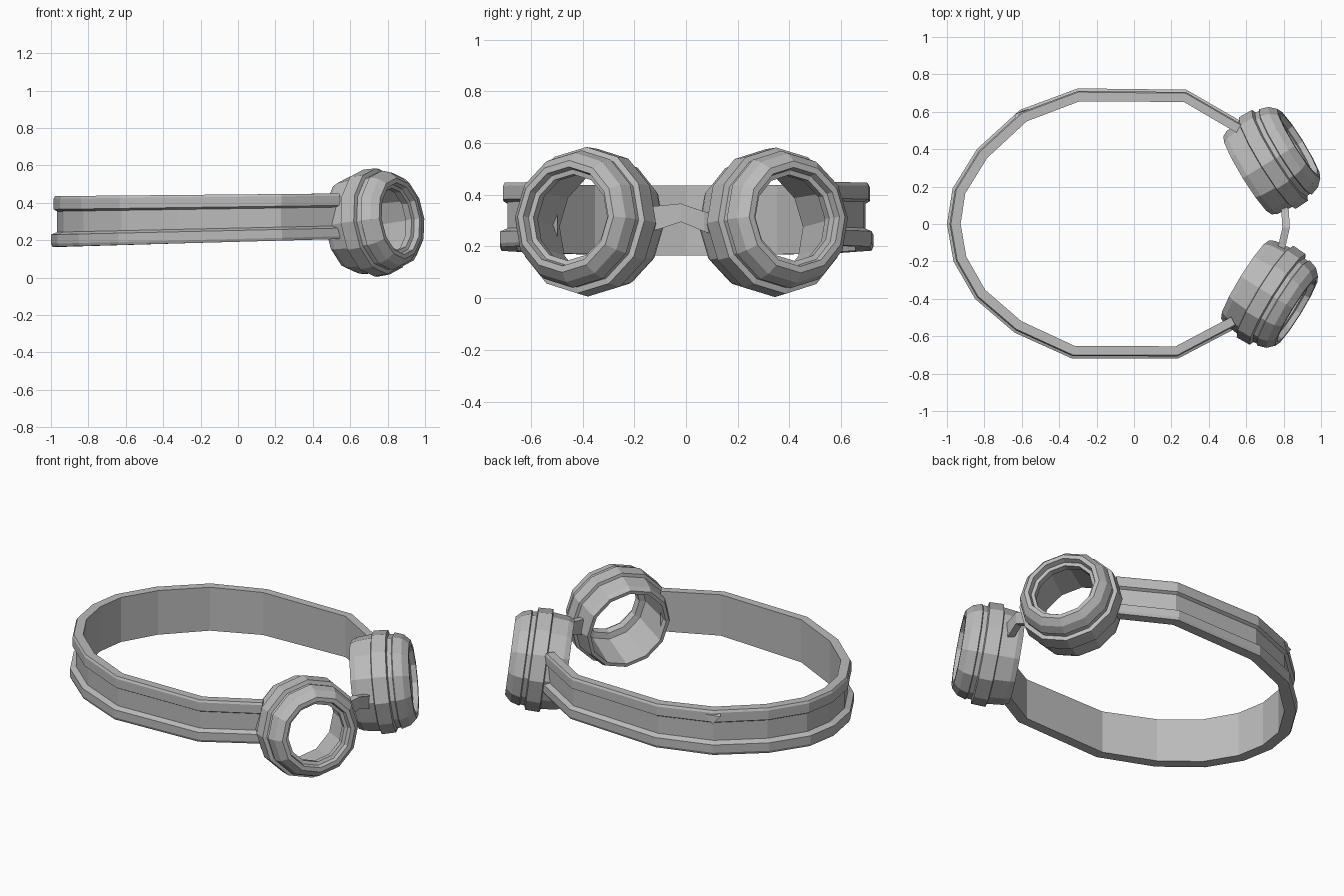
import bpy, bmesh, math
from mathutils import Vector

cube = bpy.data.objects.get("Cube")
if cube:
    bpy.data.objects.remove(cube, do_unlink=True)

grey = bpy.data.materials.new("plain grey")
grey.use_nodes = True
COLOUR = (0.5, 0.5, 0.5, 1)
grey.diffuse_color = COLOUR
grey.node_tree.nodes["Principled BSDF"].inputs["Base Color"].default_value = COLOUR


def loft(name, rings, closed=False):
    """Join equal rings of points with quads; cap the ends unless closed."""
    bm = bmesh.new()
    loops = [[bm.verts.new(p) for p in ring] for ring in rings]
    n = len(loops[0])
    pairs = list(zip(loops, loops[1:]))
    if closed:
        pairs.append((loops[-1], loops[0]))
    else:
        bm.faces.new(loops[0])
        bm.faces.new(loops[-1])
    for a, b in pairs:
        for i in range(n):
            j = (i + 1) % n
            bm.faces.new((a[i], a[j], b[j], b[i]))
    bmesh.ops.recalc_face_normals(bm, faces=bm.faces)
    mesh = bpy.data.meshes.new(name)
    bm.to_mesh(mesh)
    bm.free()
    mesh.materials.append(grey)
    obj = bpy.data.objects.new(name, mesh)
    bpy.context.collection.objects.link(obj)
    return obj


# Eye cups: lathed closed profile (distance along axis, radius)
CUP = [
    (0.66, 0.246), (0.69, 0.26), (0.78, 0.270), (0.785, 0.288),
    (0.865, 0.285), (0.87, 0.262), (0.895, 0.260), (0.90, 0.268),
    (0.95, 0.252), (0.985, 0.218), (0.985, 0.193), (0.955, 0.187),
    (0.95, 0.168), (0.91, 0.172), (0.90, 0.205), (0.66, 0.226),
]
SIDES = 12
TURN = math.radians(31.7)
TILT = math.radians(7)
PIVOT = 0.8


def eye_cup(name, side, shift):
    flat = Vector((math.cos(TURN), side * math.sin(TURN), 0))
    across = Vector((-math.sin(TURN), side * math.cos(TURN), 0))
    axis = flat * math.cos(TILT) + Vector((0, 0, math.sin(TILT)))
    up = Vector((0, 0, math.cos(TILT))) - flat * math.sin(TILT)
    middle = flat * PIVOT - across * 0.1 + Vector(shift)
    rings = []
    for along, radius in CUP:
        centre = middle + axis * (along - PIVOT)
        rings.append([centre + across * radius * math.cos(k * math.tau / SIDES)
                      + up * radius * math.sin(k * math.tau / SIDES)
                      for k in range(SIDES)])
    loft(name, rings, closed=True)


eye_cup("left_eye_cup", 1, (-0.008, -0.002, 0.292))
eye_cup("right_eye_cup", -1, (-0.02, -0.034, 0.294))

# Head strap: grooved section swept around the head outline
PATH = [Vector(p) for p in (
    (0.58, 0.545), (0.28, 0.718), (-0.3, 0.725), (-0.61, 0.61), (-0.84, 0.4),
    (-0.97, 0.19), (-1, 0), (-0.965, -0.2), (-0.85, -0.4), (-0.64, -0.58),
    (-0.33, -0.72), (0.235, -0.72), (0.55, -0.555))]
# Section points: (depth inward, fraction of the height)
SECTION = [(0.062, 0), (0.006, 0), (0, 0.06), (0, 0.24), (0.028, 0.29),
           (0.028, 0.70), (0.012, 0.74), (0.012, 0.95), (0.018, 1), (0.062, 1)]


def path_inward(i):
    before = PATH[max(i - 1, 0)]
    after = PATH[min(i + 1, len(PATH) - 1)]
    d = (after - before).normalized()
    return Vector((-d.y, d.x))


rings = []
for i, p in enumerate(PATH):
    low = 0.165 + 0.027 * (p.x + 1)
    high = 0.436 + 0.009 * (p.x + 1)
    inward = path_inward(i)
    # the band is a little thicker towards the back
    thick = 1.1 - 0.08 * p.x
    rings.append([(*(p + inward * depth * thick), low + (high - low) * f)
                  for depth, f in SECTION])
loft("head_strap", rings)

# Small pointed tab on the strap
base = Vector((-0.61, 0.57, 0.39))
loft("strap_tab", [
    [base + Vector(v) for v in ((-0.03, 0.015, 0.02), (0.045, 0.045, 0.025), (0.01, 0.035, -0.03))],
    [base + Vector(v) for v in ((-0.02, -0.01, 0.04), (0.04, 0.01, 0.045), (0.01, 0.0, -0.02))]])

# Nose bridge: bent bar between the cups (y, front x, bottom, top)
BRIDGE = [(-0.135, 0.805, 0.26, 0.355), (-0.10, 0.815, 0.268, 0.358),
          (-0.02, 0.833, 0.295, 0.366), (0.07, 0.828, 0.258, 0.335),
          (0.105, 0.815, 0.245, 0.33)]
loft("nose_bridge", [
    [(x, y, lo), (x, y, hi), (x - 0.04, y, hi), (x - 0.04, y, lo)]
    for y, x, lo, hi in BRIDGE])
